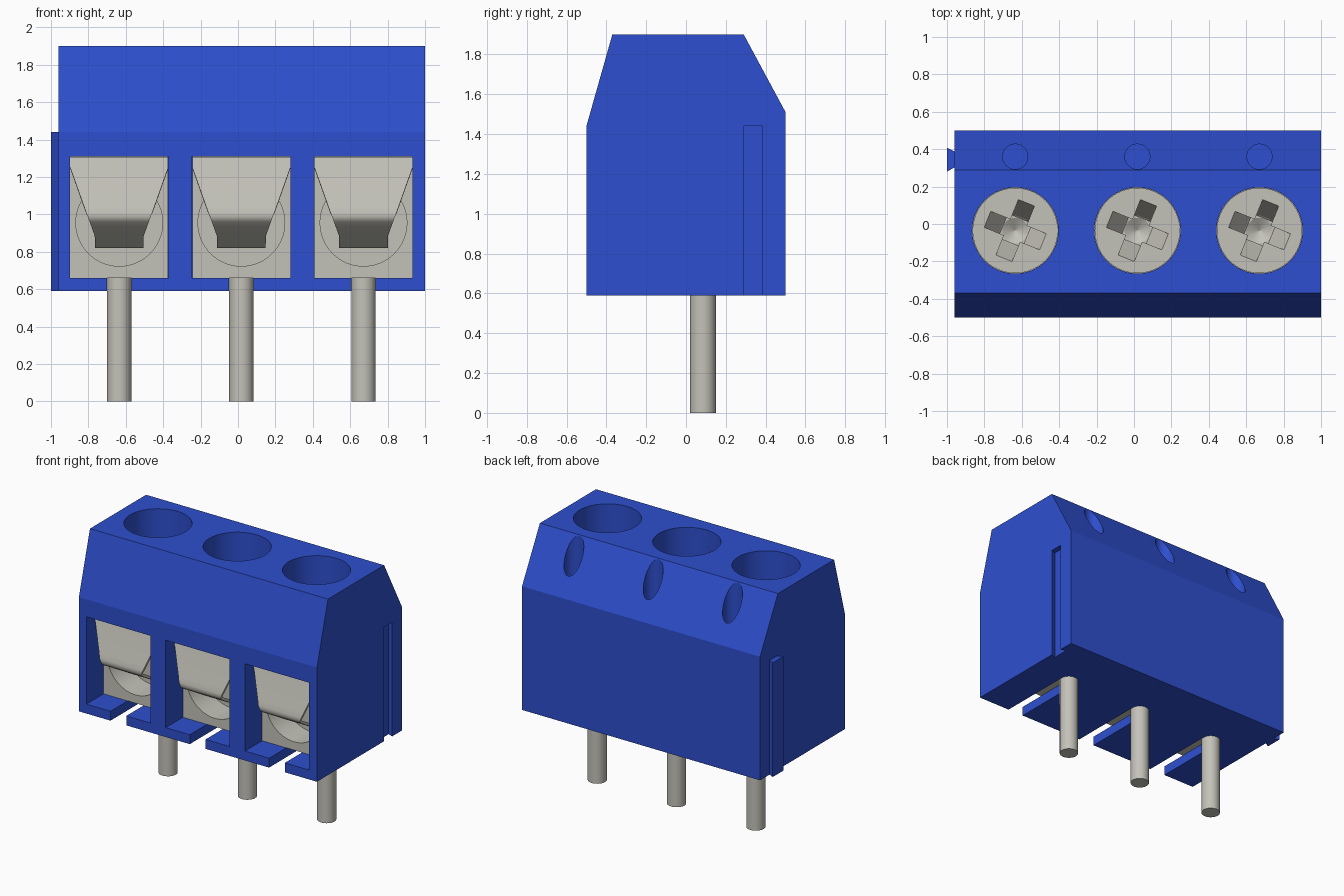
import bpy, bmesh, math
from mathutils import Matrix

if "Cube" in bpy.data.objects:
    bpy.data.objects.remove(bpy.data.objects["Cube"], do_unlink=True)


def material(name, rgb, rough, metallic=0.0):
    m = bpy.data.materials.new(name)
    m.use_nodes = True
    m.diffuse_color = (*rgb, 1)
    bsdf = next(n for n in m.node_tree.nodes if n.type == 'BSDF_PRINCIPLED')
    bsdf.inputs["Base Color"].default_value = (*rgb, 1)
    bsdf.inputs["Roughness"].default_value = rough
    bsdf.inputs["Metallic"].default_value = metallic
    return m


BLUE = material("blue plastic", (0.027, 0.078, 0.62), 0.5)
METAL = material("pale metal", (0.55, 0.54, 0.485), 0.5)


def finish(bm, name, mat):
    bmesh.ops.recalc_face_normals(bm, faces=bm.faces)
    mesh = bpy.data.meshes.new(name)
    bm.to_mesh(mesh)
    bm.free()
    ob = bpy.data.objects.new(name, mesh)
    bpy.context.collection.objects.link(ob)
    mesh.materials.append(mat)
    return ob


def box(name, mat, x, y, z):
    bm = bmesh.new()
    bmesh.ops.create_cube(bm, size=1)
    for v in bm.verts:
        v.co = [(a[0] + a[1]) / 2 + c * (a[1] - a[0]) for a, c in zip((x, y, z), v.co)]
    return finish(bm, name, mat)


def cylinder(name, mat, x, y, r, z0, z1, r0=None, segs=48):
    bm = bmesh.new()
    bmesh.ops.create_cone(bm, cap_ends=True, segments=segs, radius1=r if r0 is None else r0,
                          radius2=r, depth=z1 - z0,
                          matrix=Matrix.Translation((x, y, (z0 + z1) / 2)))
    return finish(bm, name, mat)


def prism(name, mat, points, place, a, b):
    """Extrude a 2D outline from a to b; place(u, v, w) gives the 3D position."""
    bm = bmesh.new()
    ends = [[bm.verts.new(place(u, v, w)) for u, v in points] for w in (a, b)]
    bm.faces.new(ends[0])
    bm.faces.new(ends[1][::-1])
    for i in range(len(points)):
        j = (i + 1) % len(points)
        bm.faces.new((ends[0][i], ends[0][j], ends[1][j], ends[1][i]))
    return finish(bm, name, mat)


def activate(ob):
    bpy.ops.object.select_all(action='DESELECT')
    ob.select_set(True)
    bpy.context.view_layer.objects.active = ob


def cut(ob, cutters):
    activate(ob)
    for c in cutters:
        c.hide_render = True
        mod = ob.modifiers.new("cut", 'BOOLEAN')
        mod.operation, mod.solver, mod.object = 'DIFFERENCE', 'EXACT', c
        bpy.ops.object.modifier_apply(modifier=mod.name)
        bpy.data.objects.remove(c, do_unlink=True)


def smooth(ob, angle=30):
    activate(ob)
    bpy.ops.object.shade_smooth_by_angle(angle=math.radians(angle))


CENTRES = (-0.635, 0.018, 0.671)
HALF = 0.263           # half width of a terminal window
SCREW_Y, PIN_Y = -0.035, 0.085

# Housing with sloped front and back shoulders
side = [(-0.5, 0.59), (0.5, 0.59), (0.5, 1.51), (0.29, 1.9), (-0.37, 1.9), (-0.5, 1.44)]
housing = prism("housing", BLUE, side, lambda u, v, w: (w, u, v), -0.96, 1.0)

# Openings for each terminal, and the dovetail groove on the left side
cutters = []
for x in CENTRES:
    cutters += [
        box("window_cutter", BLUE, (x - HALF, x + HALF), (-0.6, 0.22), (0.66, 1.31)),
        box("slot_cutter", BLUE, (x - 0.065, x + 0.065), (-0.6, PIN_Y), (0.5, 0.70)),
        cylinder("screw_hole_cutter", BLUE, x, SCREW_Y, 0.23, 1.25, 2.0, segs=64),
        cylinder("test_hole_cutter", BLUE, x, 0.36, 0.067, 1.0, 2.0),
    ]
tail = [(0.96, 0.275), (1.0, 0.29), (1.02, 0.29), (1.02, 0.385), (1.0, 0.385), (0.96, 0.40)]
cutters.append(prism("groove_cutter", BLUE, tail, lambda u, v, w: (u, v, w), 0.5, 1.44))
cut(housing, cutters)
smooth(housing, 14)

# Dovetail rib on the right side
rib = [(-1.0, 0.28), (-0.955, 0.305), (-0.955, 0.385), (-1.0, 0.408)]
prism("dovetail_rib", BLUE, rib, lambda u, v, w: (u, v, w), 0.59, 1.44)

# Tongue outline rows: y, z, half width
TONGUE = [(-0.385, 1.308, 0.262), (-0.40, 1.25, 0.262), (-0.455, 1.05, 0.191),
          (-0.468, 1.01, 0.177), (-0.468, 0.985, 0.167), (-0.45, 0.96, 0.158),
          (-0.32, 0.885, 0.131), (-0.21, 0.82, 0.13)]

for n, x in enumerate(CENTRES, 1):
    # Clamp block with a round wire hole
    clamp = box(f"clamp_block_{n}", METAL, (x - HALF + 0.001, x + HALF - 0.001),
                (-0.3, 0.218), (0.661, 1.309))
    hole = cylinder("wire_hole_cutter", METAL, 0, 0, 0.232, -0.15, 0.15, segs=64)
    hole.data.transform(Matrix.Translation((x, -0.25, 0.955)) @ Matrix.Rotation(math.pi / 2, 4, 'X'))
    cut(clamp, [hole])
    smooth(clamp)

    # Bent wire guard in front of the hole
    bm = bmesh.new()
    rows = [[bm.verts.new((x + s * w, y, z)) for s in (-1, 1)] for y, z, w in TONGUE]
    for (a, b), (c, d) in zip(rows, rows[1:]):
        bm.faces.new((a, c, d, b))
    guard = finish(bm, f"wire_guard_{n}", METAL)
    if guard.data.polygons[0].normal.y > 0:
        guard.data.flip_normals()
    mod = guard.modifiers.new("thickness", 'SOLIDIFY')
    mod.thickness, mod.offset = 0.02, -1
    activate(guard)
    bpy.ops.object.modifier_apply(modifier=mod.name)
    smooth(guard, 50)

    # Screw with a tapered cross recess and a conical centre
    top = 1.5
    screw = cylinder(f"screw_{n}", METAL, x, SCREW_Y, 0.228, 1.2, top, segs=64)
    wedge = [(-0.16, 0), (-0.16, 0.05), (0.16, 0.05), (0.16, 0), (0.07, -0.15), (-0.07, -0.15)]
    tools = []
    for k in range(2):
        t = prism("recess_cutter", METAL, wedge, lambda u, v, w: (u, w, v), -0.046, 0.046)
        t.data.transform(Matrix.Translation((x, SCREW_Y, top))
                         @ Matrix.Rotation(math.radians(-22 + 90 * k), 4, 'Z'))
        tools.append(t)
    tools.append(cylinder("centre_cutter", METAL, x, SCREW_Y, 0.085, top - 0.19, top - 0.14,
                          r0=0.002, segs=32))
    cut(screw, tools)
    smooth(screw)

    # Solder pin
    smooth(cylinder(f"solder_pin_{n}", METAL, x, PIN_Y, 0.065, 0.0, 0.68, segs=32))
